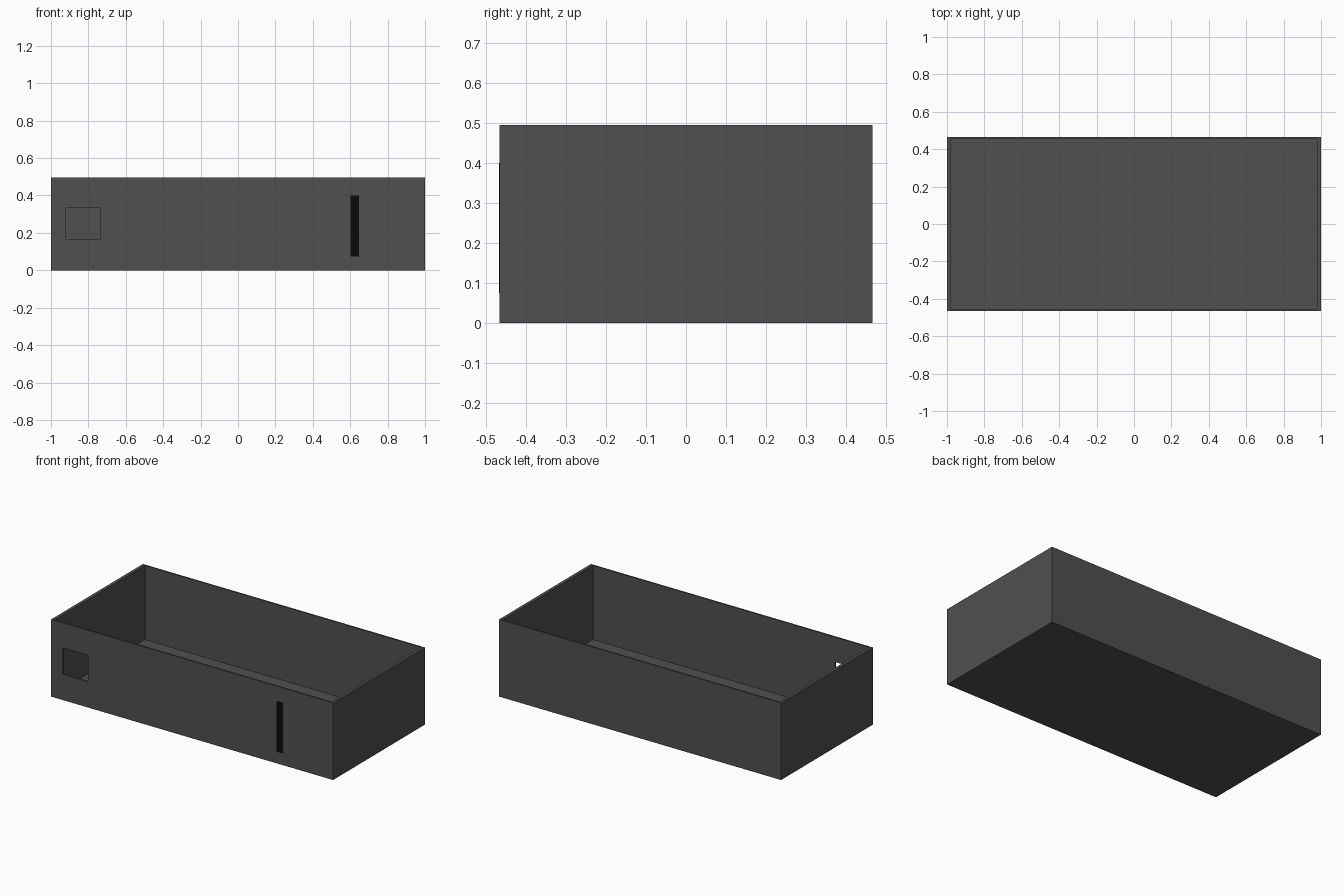
import bpy

if "Cube" in bpy.data.objects:
    bpy.data.objects.remove(bpy.data.objects["Cube"])

L, W, H = 2.0, 0.93, 0.495      # outer size
TX, TY, FLOOR = 0.02, 0.01, 0.02  # end wall, side wall and floor thickness


def material(name, v):
    m = bpy.data.materials.new(name)
    m.diffuse_color = (v, v, v, 1)
    m.use_nodes = True
    m.node_tree.nodes["Principled BSDF"].inputs["Base Color"].default_value = m.diffuse_color
    return m


def box(name, x0, x1, y0, y1, z0, z1, mat=None):
    bpy.ops.mesh.primitive_cube_add(
        size=1, location=((x0 + x1) / 2, (y0 + y1) / 2, (z0 + z1) / 2))
    o = bpy.context.object
    o.name = name
    o.scale = (x1 - x0, y1 - y0, z1 - z0)
    bpy.ops.object.transform_apply(location=False, rotation=False, scale=True)
    if mat:
        o.data.materials.append(mat)
    return o


def cut(target, cutter):
    mod = target.modifiers.new("cut", 'BOOLEAN')
    mod.operation = 'DIFFERENCE'
    mod.solver = 'EXACT'
    mod.object = cutter
    bpy.context.view_layer.objects.active = target
    bpy.ops.object.modifier_apply(modifier=mod.name)
    bpy.data.objects.remove(cutter)


shell_mat = material("dark_grey", 0.08)
slot_mat = material("black", 0.003)

# Open-topped tray with a hollow inside
tray = box("tray", -L / 2, L / 2, -W / 2, W / 2, 0, H, shell_mat)
cut(tray, box("cavity", -L / 2 + TX, L / 2 - TX, -W / 2 + TY, W / 2 - TY,
              FLOOR, H + 0.2, shell_mat))

# Square opening through the front wall
cut(tray, box("opening", -0.92, -0.737, -W / 2 - 0.1, -W / 2 + 0.1,
              0.165, 0.335, shell_mat))

# Narrow black strip on the front wall
box("front_strip", 0.601, 0.646, -W / 2 - 0.001, -W / 2 + 0.004,
    0.075, 0.40, slot_mat)
